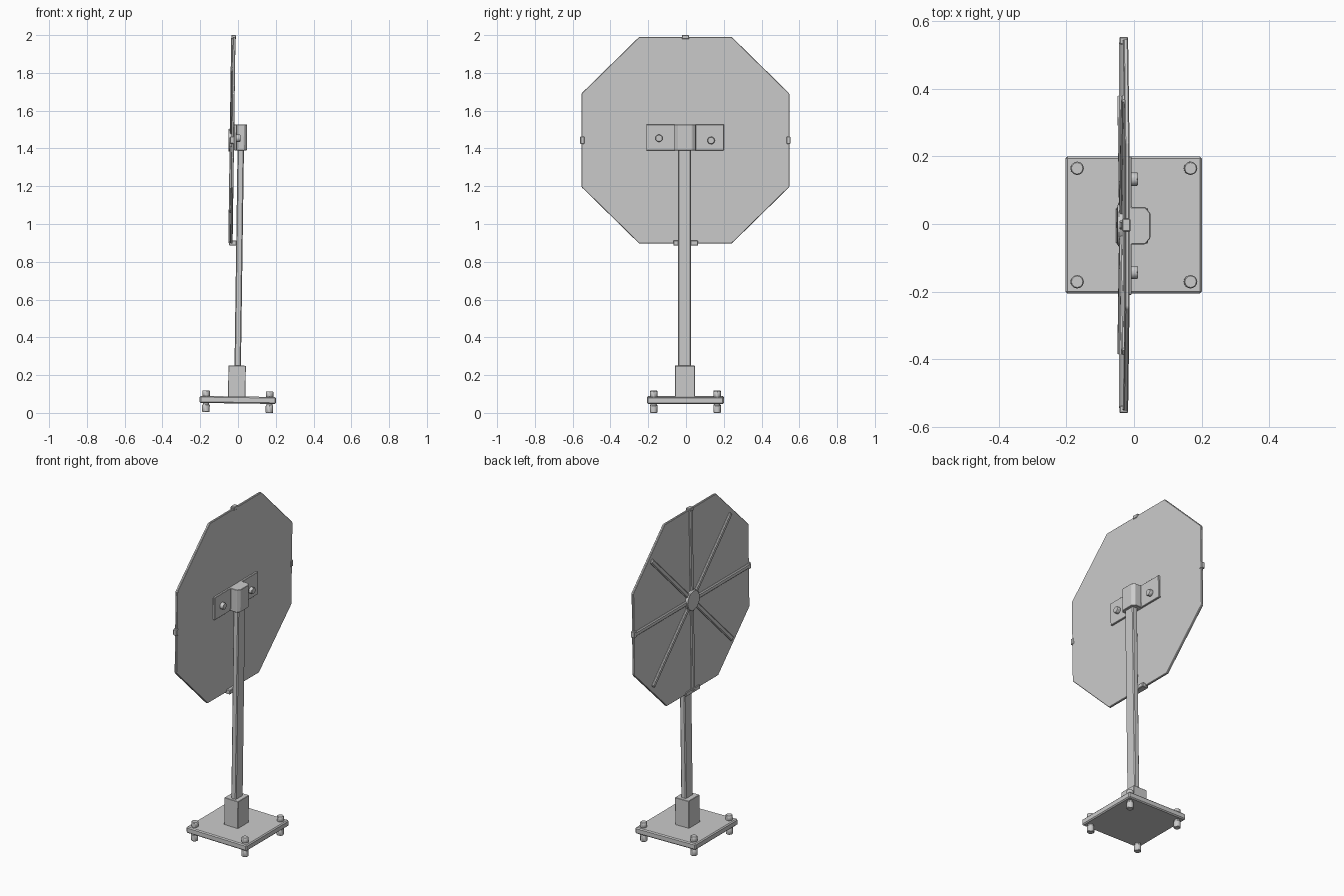
import bpy, bmesh
from math import radians, pi, cos, sin
from mathutils import Matrix, Vector

if "Cube" in bpy.data.objects:
    bpy.data.objects.remove(bpy.data.objects["Cube"])

LEAN = Matrix.Rotation(radians(0.8), 4, 'Y')   # the whole sign leans slightly
YC, ZC = -0.003, 1.443                         # centre of the panel


def finish(name, bm, bevel=0.0, smooth=False):
    bmesh.ops.recalc_face_normals(bm, faces=bm.faces)
    bm.transform(LEAN)
    me = bpy.data.meshes.new(name)
    bm.to_mesh(me)
    bm.free()
    ob = bpy.data.objects.new(name, me)
    bpy.context.collection.objects.link(ob)
    if bevel:
        m = ob.modifiers.new("bevel", 'BEVEL')
        m.width, m.segments = bevel, 1
    if smooth:
        bpy.context.view_layer.objects.active = ob
        ob.select_set(True)
        bpy.ops.object.shade_smooth_by_angle(angle=radians(35))
        ob.select_set(False)
    return ob


def box(name, lo, hi, bevel=0.0, spin=None):
    """Box between two corners, optionally transformed before the lean."""
    lo, hi = Vector(lo), Vector(hi)
    bm = bmesh.new()
    bmesh.ops.create_cube(bm, size=1)
    bm.transform(Matrix.Translation((lo + hi) / 2) @ Matrix.Diagonal((*(hi - lo), 1)))
    if spin is not None:
        bm.transform(spin)
    return finish(name, bm, bevel)


def cyl(name, start, axis, r, length, sides=12, bevel=0.0):
    """Cylinder growing from start along the X or Z axis."""
    bm = bmesh.new()
    bmesh.ops.create_cone(bm, cap_ends=True, segments=sides, radius1=r, radius2=r, depth=length)
    bm.transform(Matrix.Translation((0, 0, length / 2)))
    if axis == 'X':
        bm.transform(Matrix.Rotation(pi / 2, 4, 'Y'))
    bm.transform(Matrix.Translation(start))
    return finish(name, bm, bevel, smooth=True)


def prism(name, pts, offset, bevel=0.0):
    """Extrude a closed outline of 3D points by offset."""
    bm = bmesh.new()
    f = bm.faces.new([bm.verts.new(p) for p in pts])
    ext = bmesh.ops.extrude_face_region(bm, geom=[f])
    bmesh.ops.translate(bm, vec=offset, verts=[v for v in ext['geom'] if isinstance(v, bmesh.types.BMVert)])
    return finish(name, bm, bevel)


# base plate, socket and post
box("base_plate", (-0.204, -0.206, 0.05), (0.2, 0.2, 0.087), 0.006)
box("post_socket", (-0.054, -0.058, 0.08), (0.038, 0.047, 0.25), 0.002)
box("post", (-0.022, -0.042, 0.08), (0.012, 0.027, 1.5), 0.005)

# anchor bolts in the plate corners
for i, (sx, sy) in enumerate([(1, 1), (1, -1), (-1, 1), (-1, -1)]):
    x, y = 0.168 * sx - 0.002, 0.168 * sy - 0.003
    cyl(f"anchor_bolt_{i}", (x, y, 0.003), 'Z', 0.016, 0.09)
    cyl(f"anchor_nut_{i}", (x, y, 0.085), 'Z', 0.02, 0.031, bevel=0.003)
    cyl(f"anchor_foot_{i}", (x, y, 0.002), 'Z', 0.02, 0.04, bevel=0.003)

# octagonal sign panel
outline = [(0.245, 0.547), (0.55, 0.248), (0.55, -0.248), (0.245, -0.547)]
outline += [(-y, -z) for y, z in outline]
prism("sign_panel", [(-0.055, YC + y, ZC + z) for y, z in outline], (0.014, 0, 0), 0.003)

# radial ribs and hub on the -x side
for i in range(8):
    spin = Matrix.Translation((0, YC, ZC)) @ Matrix.Rotation(i * pi / 4, 4, 'X')
    straight = i % 2 == 0
    end = 0.546 if straight else 0.535
    box(f"rib_{i}", (-0.064, -0.014, 0.03), (-0.05, 0.014, end), 0.005, spin)
    if straight and i != 4:   # clip folding over the panel edge
        box(f"rib_clip_{i}", (-0.063, -0.019, 0.535), (-0.038, 0.019, 0.557), 0.003, spin)
cyl("hub", (-0.07, YC, ZC), 'X', 0.062, 0.02, 12, 0.004)

# lower bracket tying the panel to the post
box("lower_bracket", (-0.06, -0.067, 0.886), (-0.02, 0.064, 0.912), 0.003)

# hat-shaped clamp around the post head, with two bolts
hat = [(-0.041, -0.21), (-0.028, -0.21), (-0.028, -0.06), (0.012, -0.06), (0.027, -0.042),
       (0.027, 0.032), (0.012, 0.05), (-0.028, 0.05), (-0.028, 0.2), (-0.041, 0.2)]
prism("post_clamp", [(x, y, 1.39) for x, y in hat], (0, 0, 0.137), 0.002)
for i, (y, z) in enumerate([(-0.143, 1.454), (0.133, 1.442)]):
    cyl(f"clamp_bolt_{i}", (-0.034, y, z), 'X', 0.02, 0.026, bevel=0.003)
